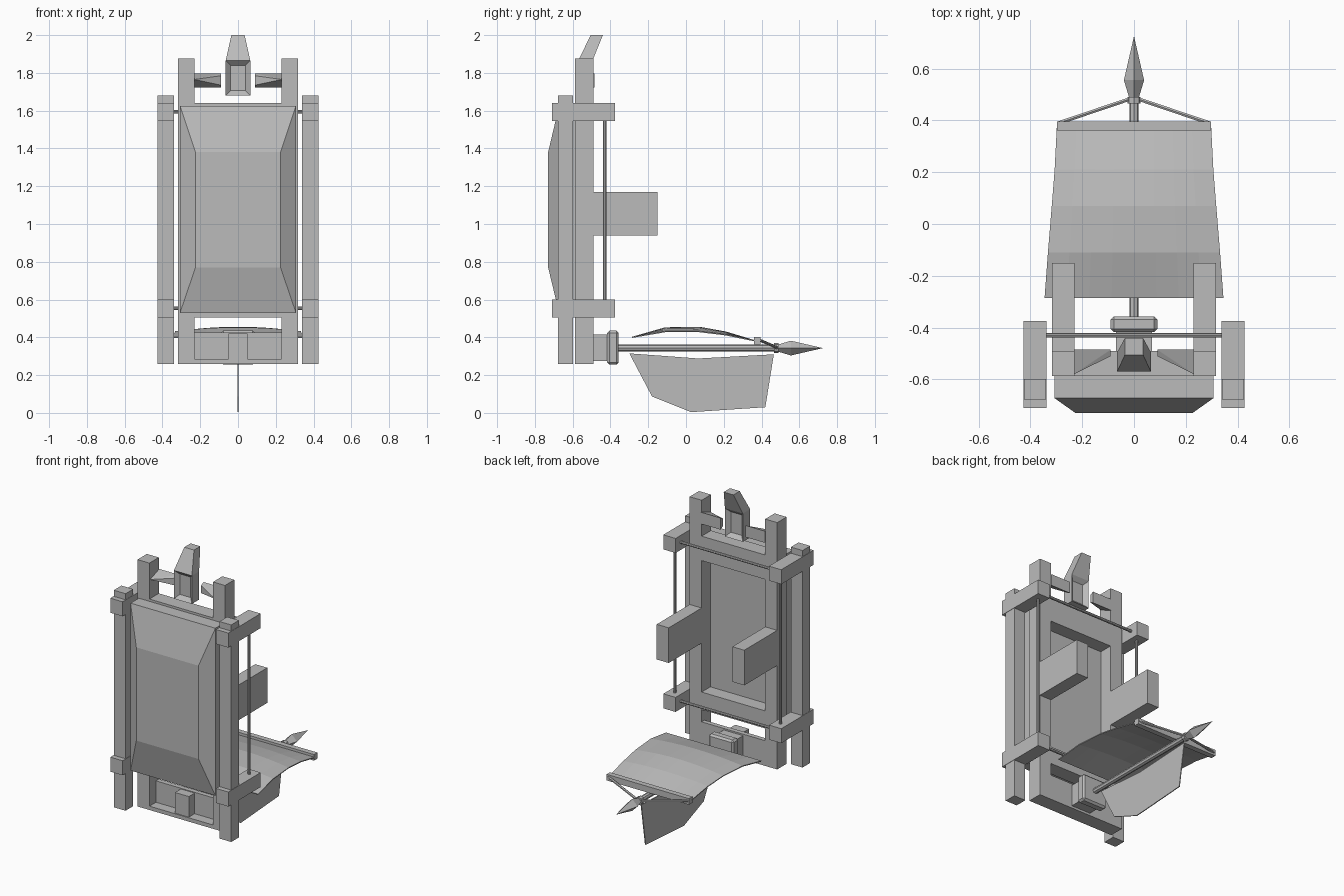
import bpy, bmesh
from mathutils import Vector

cube = bpy.data.objects.get("Cube")
if cube:
    bpy.data.objects.remove(cube, do_unlink=True)

grey = bpy.data.materials.new("plain grey")
grey.use_nodes = True
COLOR = (0.5, 0.5, 0.5, 1)
grey.diffuse_color = COLOR
for node in grey.node_tree.nodes:
    if node.type == 'BSDF_PRINCIPLED':
        node.inputs["Base Color"].default_value = COLOR


def finish(name, bm):
    bmesh.ops.recalc_face_normals(bm, faces=bm.faces[:])
    mesh = bpy.data.meshes.new(name)
    bm.to_mesh(mesh)
    bm.free()
    mesh.materials.append(grey)
    obj = bpy.data.objects.new(name, mesh)
    bpy.context.collection.objects.link(obj)
    return obj


def box_mesh(x, y, z):
    bm = bmesh.new()
    bmesh.ops.create_cube(bm, size=1)
    for v in bm.verts:
        v.co = [(a + b) / 2 + c * (b - a) for (a, b), c in zip((x, y, z), v.co)]
    return bm


def box(name, x, y, z):
    return finish(name, box_mesh(x, y, z))


def hull(name, points):
    bm = bmesh.new()
    for p in points:
        bm.verts.new(p)
    bmesh.ops.convex_hull(bm, input=bm.verts[:])
    bmesh.ops.dissolve_limit(bm, angle_limit=0.01, verts=bm.verts[:], edges=bm.edges[:])
    return finish(name, bm)


def rod(name, a, b, r1, r2=None, sides=8):
    a, b = Vector(a), Vector(b)
    bm = bmesh.new()
    bmesh.ops.create_cone(bm, cap_ends=True, segments=sides, radius1=r1,
                          radius2=r1 if r2 is None else r2, depth=(b - a).length)
    turn = (b - a).to_track_quat('Z', 'Y').to_matrix().to_4x4()
    turn.translation = (a + b) / 2
    bm.transform(turn)
    return finish(name, bm)


def rect(hx, y, z0, z1):
    return [(x, y, z) for x in (-hx, hx) for z in (z0, z1)]


# Main frame and front panel
FRAME = (-0.587, -0.49)
box("frame_top_rail", (-0.23, 0.23), FRAME, (1.48, 1.64))
box("frame_bottom_rail", (-0.23, 0.23), FRAME, (0.505, 0.62))
hull("front_panel", rect(0.307, -0.58, 0.53, 1.625) + rect(0.307, -0.672, 0.53, 1.625)
     + rect(0.225, -0.73, 0.77, 1.38))

# Hollow bottom beam
box("beam_back", (-0.23, 0.23), (-0.52, -0.49), (0.26, 0.425))
box("beam_floor", (-0.23, 0.23), FRAME, (0.26, 0.285))
box("beam_core", (-0.05, 0.05), (-0.58, -0.5), (0.27, 0.42))

# Mirrored side structure
for side, s in (("left", 1), ("right", -1)):
    def span(a, b):
        return sorted((a * s, b * s))
    box(side + "_upright", span(0.23, 0.317), FRAME, (0.26, 1.875))
    box(side + "_rear_arm", span(0.23, 0.317), (-0.5, -0.15), (0.94, 1.17))
    box(side + "_outer_post", span(0.34, 0.425), (-0.677, -0.598), (0.26, 1.68))
    for level, z in (("lower", 0.505), ("upper", 1.545)):
        box(f"{side}_{level}_bracket", span(0.338, 0.427), (-0.71, -0.375), (z, z + 0.095))
    rod(side + "_rod", (0.382 * s, -0.43, 0.57), (0.382 * s, -0.43, 1.58), 0.009)
    # Wedge pointing from the upright toward the crest
    hull(side + "_wedge", [(0.232 * s, -0.58, 1.765)]
         + [(x * s, -0.485, z) for x in (0.232, 0.09) for z in (1.722, 1.798)]
         + [(0.09 * s, -0.51, z) for z in (1.735, 1.785)])
for level, z in (("lower", 0.555), ("upper", 1.595)):
    rod(level + "_cross_rod", (-0.36, -0.43, z), (0.36, -0.43, z), 0.009)

# Crest: pinched block with a horn leaning back
bm = box_mesh((-0.065, 0.065), (-0.57, -0.495), (1.68, 1.865))
bm.normal_update()
ends = [f for f in bm.faces if abs(f.normal.y) > 0.9]
bmesh.ops.inset_individual(bm, faces=ends, thickness=0.036, depth=-0.025)
finish("crest_block", bm)
hull("crest_horn", [(x, y, 1.865) for x in (-0.065, 0.065) for y in (-0.57, -0.495)]
     + [(x, y, 2) for x in (-0.035, 0.035) for y in (-0.505, -0.44)])

# Pole socket
box("socket_neck", (-0.07, 0.07), (-0.495, -0.41), (0.275, 0.415))
collar = box("socket_collar", (-0.09, 0.09), (-0.417, -0.357), (0.255, 0.435))
bevel = collar.modifiers.new("Bevel", 'BEVEL')
bevel.width = 0.012
bevel.segments = 1

# Pole, spearhead and crossbar
PZ = 0.343
rod("pole", (0, -0.37, PZ), (0, 0.48, PZ), 0.018)
rod("pole_ring", (0, 0.465, PZ), (0, 0.49, PZ), 0.026)
hull("spearhead", [(0, 0.725, PZ)] + [p for y, r in ((0.485, 0.018), (0.555, 0.039))
     for p in ((r, y, PZ), (-r, y, PZ), (0, y, PZ + r), (0, y, PZ - r))])
box("crossbar", (-0.298, 0.298), (0.36, 0.395), (0.362, 0.402))
for side, s in (("left", 1), ("right", -1)):
    rod(side + "_strut", (0.29 * s, 0.39, 0.385), (0, 0.488, PZ), 0.008, sides=6)

# Arched canopy: rows along the pole, drooping at the sides
rows = [(-0.285, 0.4, 0.345, 0), (-0.11, 0.45, 0.332, 0.02), (0.07, 0.453, 0.317, 0.023),
        (0.21, 0.428, 0.306, 0.015), (0.37, 0.38, 0.298, 0)]
COLS = 8
bm = bmesh.new()
grid = []
for y, z, half, droop in rows:
    steps = [2 * i / COLS - 1 for i in range(COLS + 1)]
    grid.append([bm.verts.new((t * half, y, z - droop * t * t)) for t in steps])
for a, b in zip(grid, grid[1:]):
    for i in range(COLS):
        bm.faces.new((a[i], a[i + 1], b[i + 1], b[i]))
canopy = finish("canopy_cloth", bm)

# Hanging cloth beneath the pole
outline = [(-0.3, 0.315), (-0.18, 0.087), (0.027, 0.004), (0.42, 0.03), (0.465, 0.31), (0.065, 0.288)]
bm = bmesh.new()
bm.faces.new([bm.verts.new((0, y, z)) for y, z in outline])
banner = finish("hanging_cloth", bm)
for cloth in (canopy, banner):
    solid = cloth.modifiers.new("Thickness", 'SOLIDIFY')
    solid.thickness = 0.006
    solid.offset = 0
